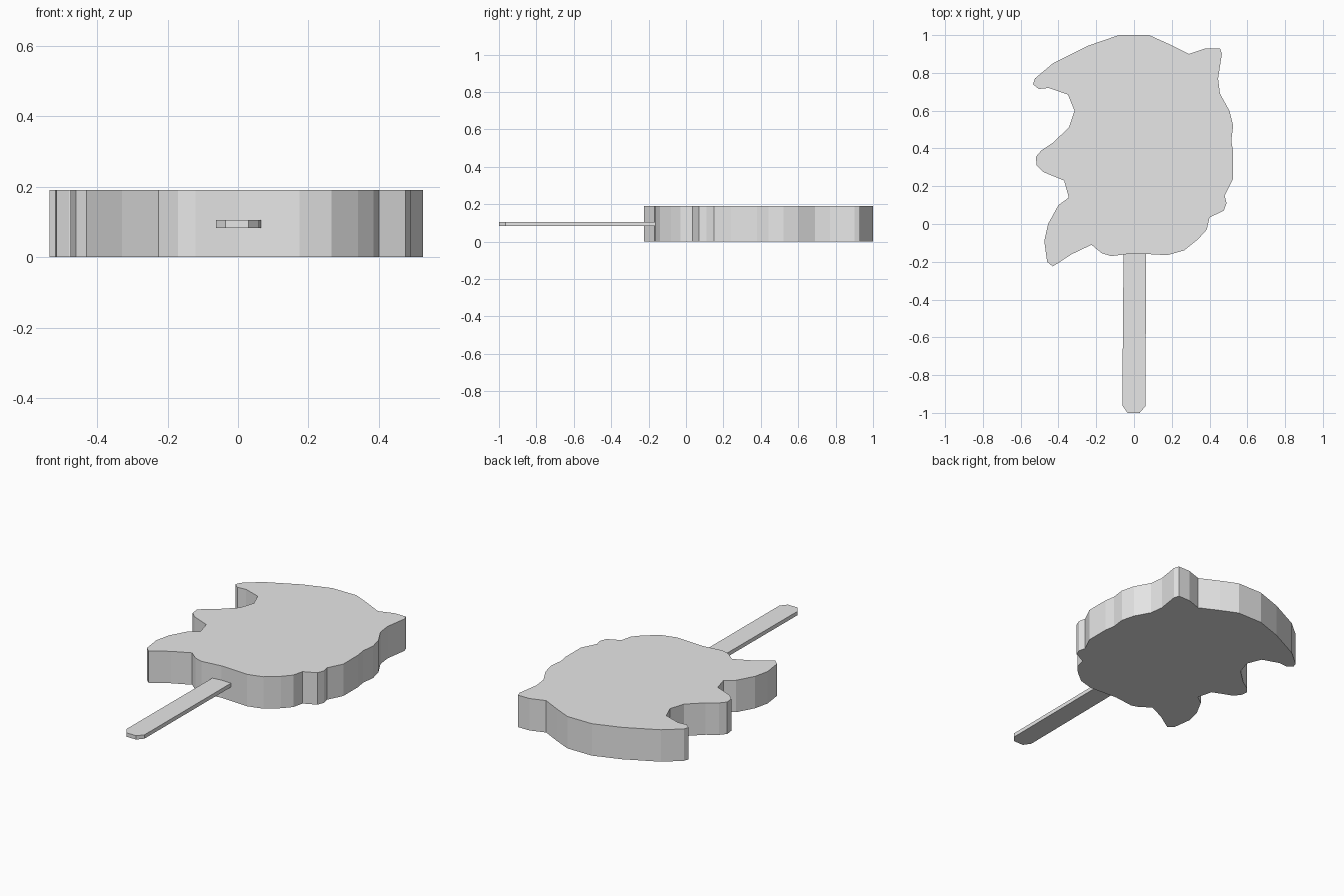
import bpy
import bmesh

# Remove the default cube only
default_cube = bpy.data.objects.get("Cube")
if default_cube:
    bpy.data.objects.remove(default_cube, do_unlink=True)


def make_material(name, colour):
    material = bpy.data.materials.new(name)
    material.use_nodes = True
    material.diffuse_color = colour
    shader = next(n for n in material.node_tree.nodes if n.type == "BSDF_PRINCIPLED")
    shader.inputs["Base Color"].default_value = colour
    return material


def extrude_outline(name, outline, bottom, top, material):
    """Build a flat slab by extruding a closed outline upwards."""
    mesh = bpy.data.meshes.new(name)
    bm = bmesh.new()
    base = bm.faces.new([bm.verts.new((x, y, bottom)) for x, y in outline])
    result = bmesh.ops.extrude_face_region(bm, geom=[base], use_keep_orig=True)
    raised = [item for item in result["geom"] if isinstance(item, bmesh.types.BMVert)]
    bmesh.ops.translate(bm, verts=raised, vec=(0, 0, top - bottom))
    bmesh.ops.recalc_face_normals(bm, faces=bm.faces)
    bm.to_mesh(mesh)
    bm.free()
    mesh.materials.append(material)
    slab = bpy.data.objects.new(name, mesh)
    bpy.context.collection.objects.link(slab)
    return slab


grey = make_material("plain grey", (0.8, 0.8, 0.8, 1.0))

# Spiky head silhouette, one run of points for each stretch of the outline
crown = [(-.43, .85), (-.24, .945), (-.08, 1), (.08, 1), (.18, .955), (.29, .9)]
ear = [(.38, .93), (.455, .93), (.465, .9), (.445, .77), (.455, .69)]
face_side = [(.505, .6), (.525, .52), (.515, .44), (.525, .38), (.525, .24),
             (.48, .15), (.49, .11), (.475, .07), (.4, .035)]
chin = [(.385, -.03), (.34, -.08), (.265, -.14), (.175, -.165), (0, -.155),
        (-.12, -.17), (-.17, -.155), (-.225, -.11)]
lower_spike = [(-.33, -.16), (-.43, -.225), (-.46, -.2), (-.475, -.09),
               (-.455, 0), (-.4, .1), (-.345, .14)]
middle_spike = [(-.37, .23), (-.48, .275), (-.515, .31), (-.52, .355),
                (-.49, .39), (-.43, .43), (-.345, .51), (-.315, .6)]
upper_spike = [(-.35, .685), (-.45, .72), (-.505, .715), (-.535, .74), (-.525, .77)]
head_outline = (crown + ear + face_side + chin
                + lower_spike + middle_spike + upper_spike)
extrude_outline("head_slab", head_outline, 0, .19, grey)

# Flat stick with a chamfered end, its inner end buried in the head
stick_outline = [(-.055, -.1), (-.062, -.96), (-.035, -1),
                 (.03, -1), (.06, -.965), (.065, -.1)]
extrude_outline("stick", stick_outline, .082, .105, grey)
